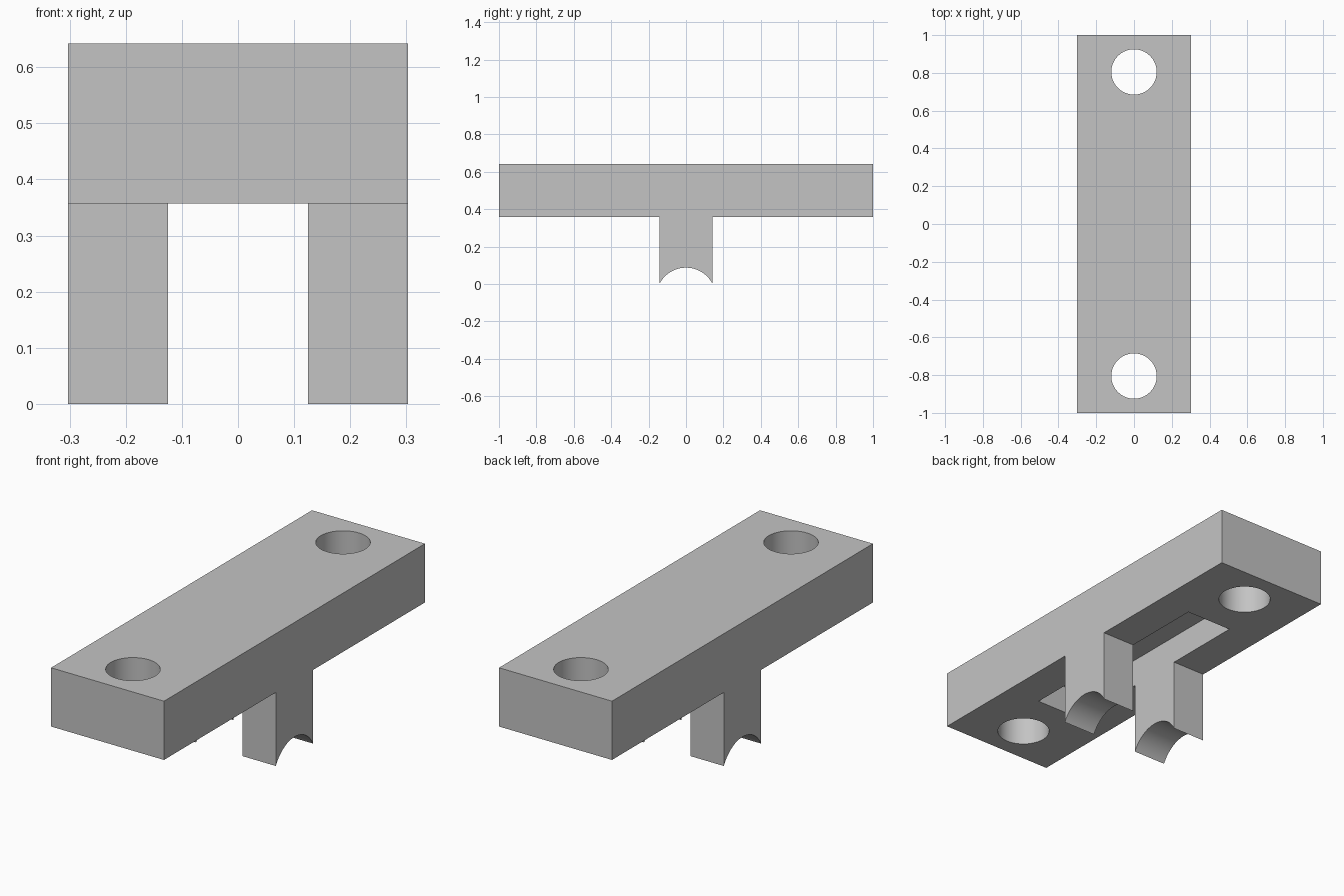
import bpy, bmesh, math
from mathutils import Vector

cube = bpy.data.objects.get("Cube")
if cube:
    bpy.data.objects.remove(cube, do_unlink=True)

HALF_W, HALF_L = 0.303, 1.0        # plate half width and half length
UNDER, TOP = 0.357, 0.642          # plate underside and top heights
LEG = 0.1425                       # leg half depth
ARC_R, ARC_Z = 0.16, -0.073        # saddle arc under the legs
SLOT_W, SLOT_L, SLOT_D = 0.125, 0.545, 0.137
HOLE_R, HOLE_Y = 0.12, 0.805

grey = bpy.data.materials.new("plain grey")
grey.use_nodes = True
colour = (0.55, 0.55, 0.55, 1)
grey.diffuse_color = colour
grey.node_tree.nodes["Principled BSDF"].inputs["Base Color"].default_value = colour


def prism(name, points, direction):
    """Extrude a closed outline of 3D points along a direction."""
    bm = bmesh.new()
    face = bm.faces.new([bm.verts.new(p) for p in points])
    grown = bmesh.ops.extrude_face_region(bm, geom=[face], use_keep_orig=True)
    verts = [g for g in grown["geom"] if isinstance(g, bmesh.types.BMVert)]
    bmesh.ops.translate(bm, verts=verts, vec=Vector(direction))
    bmesh.ops.recalc_face_normals(bm, faces=bm.faces)
    mesh = bpy.data.meshes.new(name)
    bm.to_mesh(mesh)
    bm.free()
    mesh.materials.append(grey)
    obj = bpy.data.objects.new(name, mesh)
    bpy.context.collection.objects.link(obj)
    return obj


# T-shaped side outline with a concave arc at the foot, extruded across the width
sweep = math.asin(LEG / ARC_R)
steps = 32
outline = [(-HALF_L, TOP), (-HALF_L, UNDER), (-LEG, UNDER)]
for i in range(steps + 1):
    a = sweep * (2 * i / steps - 1)
    outline.append((ARC_R * math.sin(a), max(0, ARC_Z + ARC_R * math.cos(a))))
outline += [(LEG, UNDER), (HALF_L, UNDER), (HALF_L, TOP)]
bracket = prism("slotted_bracket", [(-HALF_W, y, z) for y, z in outline],
                (2 * HALF_W, 0, 0))

# Slot that parts the two legs and sinks a pocket into the underside
slot = [(-SLOT_W, -SLOT_L), (SLOT_W, -SLOT_L), (SLOT_W, SLOT_L), (-SLOT_W, SLOT_L)]
cutters = [prism("slot_cutter", [(x, y, -0.2) for x, y in slot],
                 (0, 0, 0.2 + UNDER + SLOT_D))]

# Bolt holes through both ends
for side in (-1, 1):
    ring = [(HOLE_R * math.cos(math.tau * i / 64),
             side * HOLE_Y + HOLE_R * math.sin(math.tau * i / 64), 0.2)
            for i in range(64)]
    cutters.append(prism("hole_cutter", ring, (0, 0, 0.6)))

# Apply the cuts and remove the cutters
bpy.ops.object.select_all(action='DESELECT')
bracket.select_set(True)
bpy.context.view_layer.objects.active = bracket
for cutter in cutters:
    cutter.hide_render = True
    cut = bracket.modifiers.new("cut", 'BOOLEAN')
    cut.operation = 'DIFFERENCE'
    cut.solver = 'EXACT'
    cut.object = cutter
    bpy.ops.object.modifier_apply(modifier=cut.name)
    bpy.data.objects.remove(cutter, do_unlink=True)

bpy.ops.object.shade_smooth_by_angle(angle=math.radians(30))
